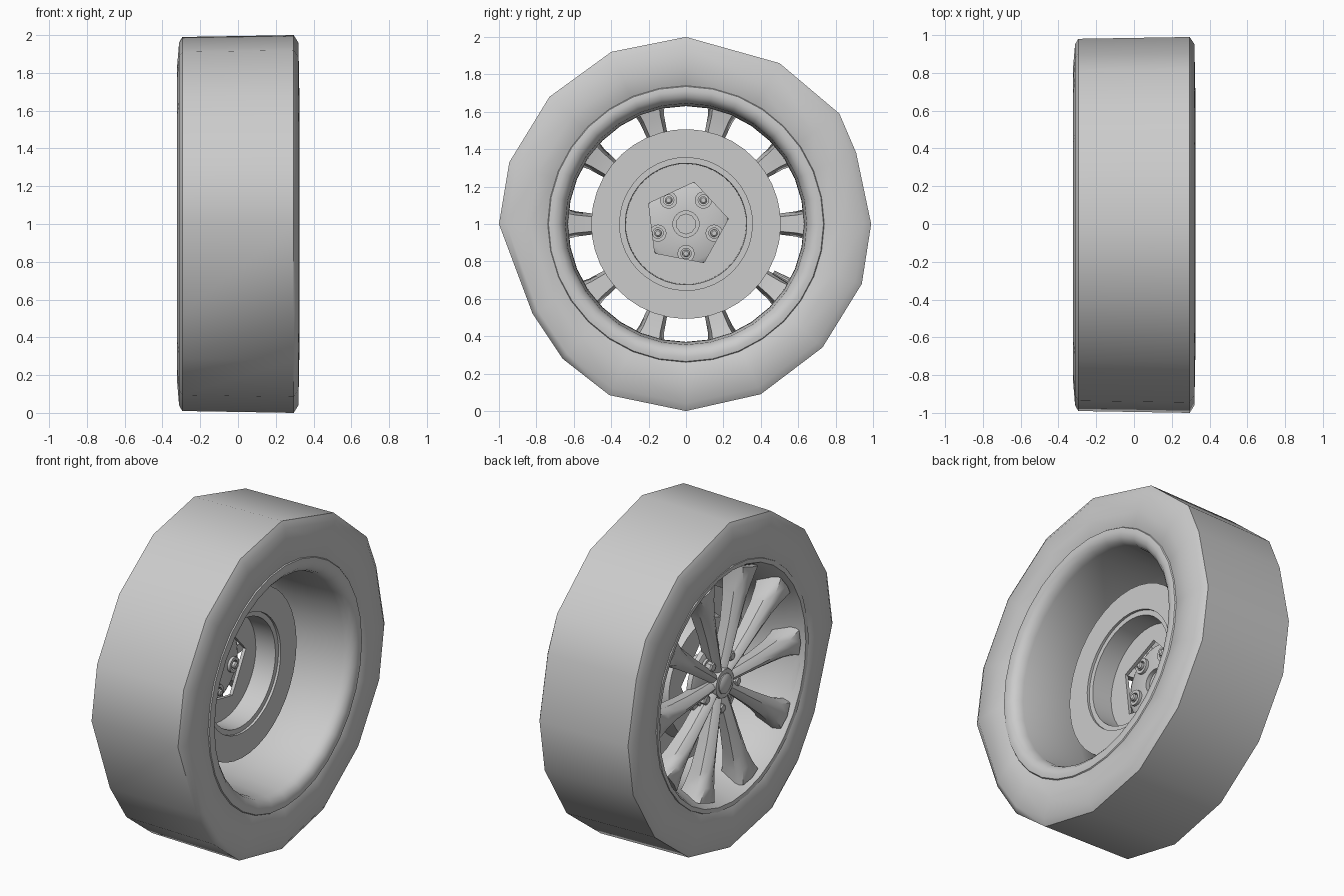
import bpy, bmesh, math
from math import sin, cos, pi, radians
from mathutils import Matrix, Vector

if "Cube" in bpy.data.objects:
    bpy.data.objects.remove(bpy.data.objects["Cube"])

CZ = 1.0  # axle height, axle runs along x


def finish(name, bm, angle=35):
    bmesh.ops.remove_doubles(bm, verts=bm.verts, dist=1e-5)
    bmesh.ops.recalc_face_normals(bm, faces=bm.faces)
    me = bpy.data.meshes.new(name)
    bm.to_mesh(me)
    bm.free()
    ob = bpy.data.objects.new(name, me)
    ob.location.z = CZ
    bpy.context.collection.objects.link(ob)
    bpy.ops.object.select_all(action='DESELECT')
    ob.select_set(True)
    bpy.context.view_layer.objects.active = ob
    bpy.ops.object.shade_smooth_by_angle(angle=radians(angle))
    return ob


def skin(bm, rings, closed_profile=True, loop=True):
    """Join successive rings of points with quads."""
    vs = [[bm.verts.new(p) for p in r] for r in rings]
    n, m = len(vs), len(vs[0])
    for i in range(n if loop else n - 1):
        a, b = vs[i], vs[(i + 1) % n]
        for j in range(m if closed_profile else m - 1):
            k = (j + 1) % m
            bm.faces.new((a[j], a[k], b[k], b[j]))
    if not loop:
        bm.faces.new(vs[0])
        bm.faces.new(vs[-1])


def lathe(bm, profile, n=40, offset=0.0, centre=(0, 0)):
    """Revolve (x, r) pairs about x; r may be a function of the angle."""
    rings = []
    for i in range(n):
        t = offset + 2 * pi * i / n
        ring = []
        for x, r in profile:
            rr = r(t) if callable(r) else r
            ring.append((x, centre[0] + rr * cos(t), centre[1] + rr * sin(t)))
        rings.append(ring)
    skin(bm, rings)


# Tyre: uneven low-sided outline (y, z from the axle)
outline = [(0, 1), (.5, .86), (.82, .59), (.91, .38), (.99, 0), (.94, -.32),
           (.73, -.66), (.4, -.91), (0, -1), (-.41, -.915), (-.66, -.72),
           (-.82, -.48), (-1, 0), (-.945, .33), (-.73, .68), (-.4, .92)]
section = [(-.28, .70), (-.312, .735), (-.322, .84), (-.312, .96), (-.295, .99),
           (.295, 1.0), (.32, .96), (.322, .84), (.315, .735), (.28, .70)]
bm = bmesh.new()
rings = []
for y, z in outline:
    d = Vector((y, z))
    u, size = d.normalized(), d.length
    ring = []
    for x, r in section:
        k = .72 + (r - .72) * (size - .72) / .28 if r > .76 else r
        ring.append((x, u.x * k, u.y * k))
    rings.append(ring)
skin(bm, rings)
finish("tyre", bm, 55)

# Rim: barrel with front flange and rounded inner-side lip
bm = bmesh.new()
lathe(bm, [(-.30, .735), (-.317, .73), (-.315, .705), (-.29, .69), (-.22, .66),
           (-.12, .63), (.10, .632), (.26, .645), (.295, .655), (.318, .68),
           (.326, .71), (.322, .735), (.30, .75), (.27, .74), (.25, .69),
           (.10, .66), (-.12, .66), (-.24, .70)], 32)
finish("rim", bm)

# Ten spokes, flaring and deepening toward the rim
# (radius, half width at back, half width at ridge, front x, back x)
stations = [(.05, .03, .020, -.255, -.17), (.17, .034, .02, -.268, -.17),
            (.34, .043, .024, -.280, -.175), (.50, .056, .03, -.292, -.165),
            (.59, .068, .045, -.300, -.15), (.675, .092, .075, -.302, -.13)]
bm = bmesh.new()
for s in range(10):
    turn = Matrix.Rotation(s * 2 * pi / 10, 3, 'X')
    rings = []
    for r, wb, wf, xf, xb in stations:
        mid = xf * .65 + xb * .35
        pts = [(xb, -wb * .7), (mid, -wb), (xf + .012, -wf), (xf, 0),
               (xf + .012, wf), (mid, wb), (xb, wb * .7)]
        rings.append([turn @ Vector((x, r, w)) for x, w in pts])
    skin(bm, rings, loop=False)
finish("spokes", bm, 40)

# Hub mounting plate with a centre bore on the inner side
bm = bmesh.new()
lathe(bm, [(-.145, .07), (-.145, .20), (-.16, .225), (-.19, .225), (-.20, .20),
           (-.21, .10), (-.262, .085), (-.262, .05), (-.20, .05), (-.20, .07)], 40)
finish("hub", bm)

# Domed centre cap
bm = bmesh.new()
lathe(bm, [(-.20, 0), (-.20, .06), (-.268, .06), (-.274, .05), (-.280, .03), (-.282, 0)], 24)
finish("centre_cap", bm)

# Five wheel nuts with washers and stud ends
bm = bmesh.new()
for i in range(5):
    t = -pi / 2 + i * 2 * pi / 5
    c = (.158 * cos(t), .158 * sin(t))
    lathe(bm, [(-.19, 0), (-.19, .030), (-.245, .030), (-.252, .022), (-.252, 0)], 6, t, c)
    lathe(bm, [(-.19, .02), (-.19, .042), (-.215, .042), (-.215, .02)], 16, 0, c)
    lathe(bm, [(-.15, .028), (-.15, .046), (-.128, .046), (-.128, .028)], 16, 0, c)
    lathe(bm, [(-.15, 0), (-.15, .020), (-.118, .020), (-.112, .013), (-.112, 0)], 12, 0, c)
finish("wheel_nuts", bm)

# Brake disc: flat ring with a hollow hat and a five-sided opening
START = radians(7)


def pentagon(t):
    a = (t - START) % (2 * pi / 5) - pi / 5
    return .228 * cos(pi / 5) / cos(a)


bm = bmesh.new()
lathe(bm, [(.04, .355), (.04, .507), (-.04, .507), (-.04, .365), (-.125, .345),
           (-.125, pentagon), (-.105, pentagon), (-.105, .322), (.025, .325),
           (.025, .355)], 40, START)
finish("brake_disc", bm, 30)

# Tyre valve standing inward from the barrel
bm = bmesh.new()
d = Vector((.47, -.26)).normalized()
bmesh.ops.create_cone(bm, cap_ends=True, segments=10, radius1=.018, radius2=.011, depth=.11)
along = Vector((0, -d.x, -d.y)).to_track_quat('Z', 'Y').to_matrix().to_4x4()
bmesh.ops.transform(bm, verts=bm.verts,
                    matrix=Matrix.Translation((-.09, d.x * .59, d.y * .59)) @ along)
finish("valve", bm)
